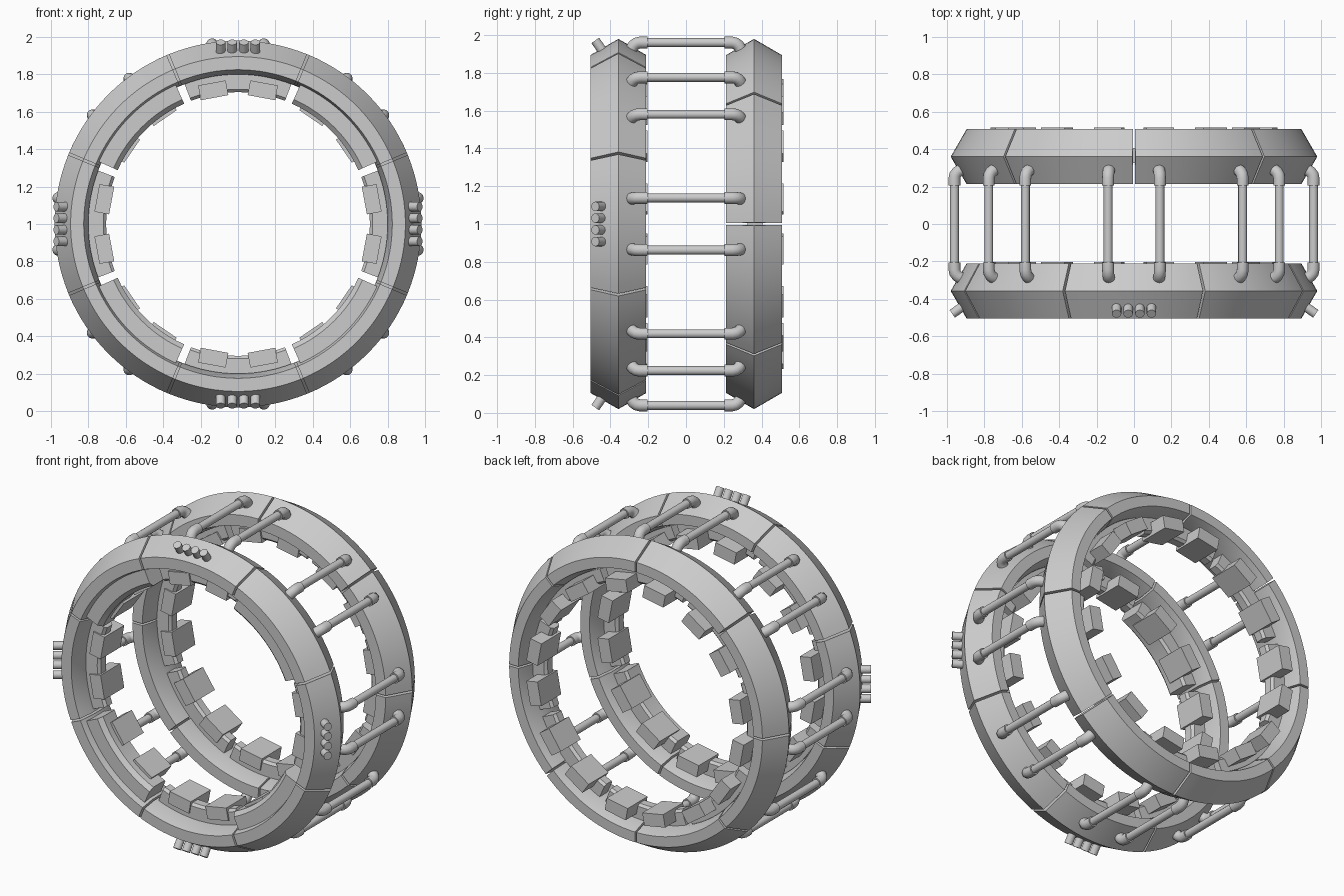
import bpy, bmesh
from math import cos, sin, radians, pi
from mathutils import Vector, Matrix

if "Cube" in bpy.data.objects:
    bpy.data.objects.remove(bpy.data.objects["Cube"])

CZ = 1.0


def pt(r, y, a):
    return Vector((r * cos(a), y, CZ + r * sin(a)))


def finish(bm, name, smooth=True):
    bmesh.ops.recalc_face_normals(bm, faces=bm.faces)
    me = bpy.data.meshes.new(name)
    bm.to_mesh(me)
    bm.free()
    ob = bpy.data.objects.new(name, me)
    bpy.context.collection.objects.link(ob)
    if smooth:
        bpy.ops.object.select_all(action='DESELECT')
        ob.select_set(True)
        bpy.context.view_layer.objects.active = ob
        bpy.ops.object.shade_smooth_by_angle(angle=radians(25))
    return ob


def arc(bm, profile, y0, a0, a1, steps):
    """Sweep a closed (radius, y) profile around the y axis, with end caps."""
    rows = []
    for i in range(steps + 1):
        a = a0 + (a1 - a0) * i / steps
        rows.append([bm.verts.new(pt(r, y0 + y, a)) for r, y in profile])
    n = len(profile)
    for p, q in zip(rows, rows[1:]):
        for k in range(n):
            bm.faces.new((p[k], p[(k + 1) % n], q[(k + 1) % n], q[k]))
    bm.faces.new(rows[0])
    bm.faces.new(rows[-1])


def frame(a, r, y):
    """Local axes: x tangent, y along the ring axis, z outward."""
    t, u = Vector((sin(a), 0, -cos(a))), Vector((cos(a), 0, sin(a)))
    m = Matrix((t, Vector((0, 1, 0)), u)).transposed().to_4x4()
    m.translation = pt(r, y, a)
    return m


def tube(bm, path, rad, a, sides=16):
    """Round tube along a (radius, y) path lying in the plane at angle a."""
    pts = [pt(r, y, a) for r, y in path]
    side = Vector((sin(a), 0, -cos(a)))
    rows = []
    for i, p in enumerate(pts):
        d = (pts[min(i + 1, len(pts) - 1)] - pts[max(i - 1, 0)]).normalized()
        up = d.cross(side)
        rows.append([bm.verts.new(p + rad * (side * cos(2 * pi * k / sides) + up * sin(2 * pi * k / sides)))
                     for k in range(sides)])
    for p, q in zip(rows, rows[1:]):
        for k in range(sides):
            bm.faces.new((p[k], p[(k + 1) % sides], q[(k + 1) % sides], q[k]))
    bm.faces.new(rows[0])
    bm.faces.new(rows[-1])


BAND = [(.895, -.147), (.98, 0), (.895, .147), (.83, .147), (.80, .06), (.80, -.06), (.825, -.147)]
LINER = [(.815, -.035), (.72, -.035), (.705, -.02), (.705, .03), (.72, .045), (.815, .045)]
WIDE_LINER = [(.82, -.11), (.73, -.11), (.705, -.085), (.705, .03), (.72, .045), (.815, .045)]

for ring, y0, shift in (("front", -.358, 22.5), ("back", .36, 0)):
    # outer ridged band in eight segments
    bm = bmesh.new()
    for i in range(8):
        a = radians(shift + 45 * i)
        arc(bm, BAND, y0, a + .007, a + radians(45) - .007, 16)
    finish(bm, ring + "_outer_band")

    # inner liner segments, deeper on the front ring's diagonals
    bm = bmesh.new()
    for i in range(8):
        c = radians(45 * i)
        wide = ring == "front" and i % 2
        arc(bm, WIDE_LINER if wide else LINER, y0, c - radians(22.5) + .028, c + radians(22.5) - .028, 12)
    finish(bm, ring + "_inner_liner")

    # pads on the liner, two per segment
    bm = bmesh.new()
    for i in range(8):
        for s in (-1, 1):
            m = frame(radians(45 * i + s * 10.5), .727, y0 + .055)
            bmesh.ops.create_cube(bm, size=1, matrix=m @ Matrix.Diagonal((.15, .20, .08, 1)))
    finish(bm, ring + "_inner_pads", False)

# connecting rods and their elbow sockets
rods, elbows = bmesh.new(), bmesh.new()
for i in range(8):
    for s in (-1, 1):
        a = radians(45 * i + s * 8.2)
        tube(rods, [(.97, -.22), (.97, .22)], .024, a)
        for e in (-1, 1):
            path = [(.97, .205), (.97, .245), (.966, .262), (.955, .277), (.938, .288), (.90, .298)]
            tube(elbows, [(r, e * y) for r, y in path], .032, a)
finish(rods, "connecting_rods")
finish(elbows, "rod_elbows")

# four short studs on each quarter of the front ring
bm = bmesh.new()
for q in range(4):
    for k in (-.093, -.031, .031, .093):
        m = frame(q * pi / 2, .937, -.456) @ Matrix.Translation((k, 0, 0)) @ Matrix.Rotation(radians(35), 4, 'X')
        bmesh.ops.create_cone(bm, cap_ends=True, segments=16, radius1=.025, radius2=.025, depth=.085, matrix=m)
finish(bm, "front_studs")
